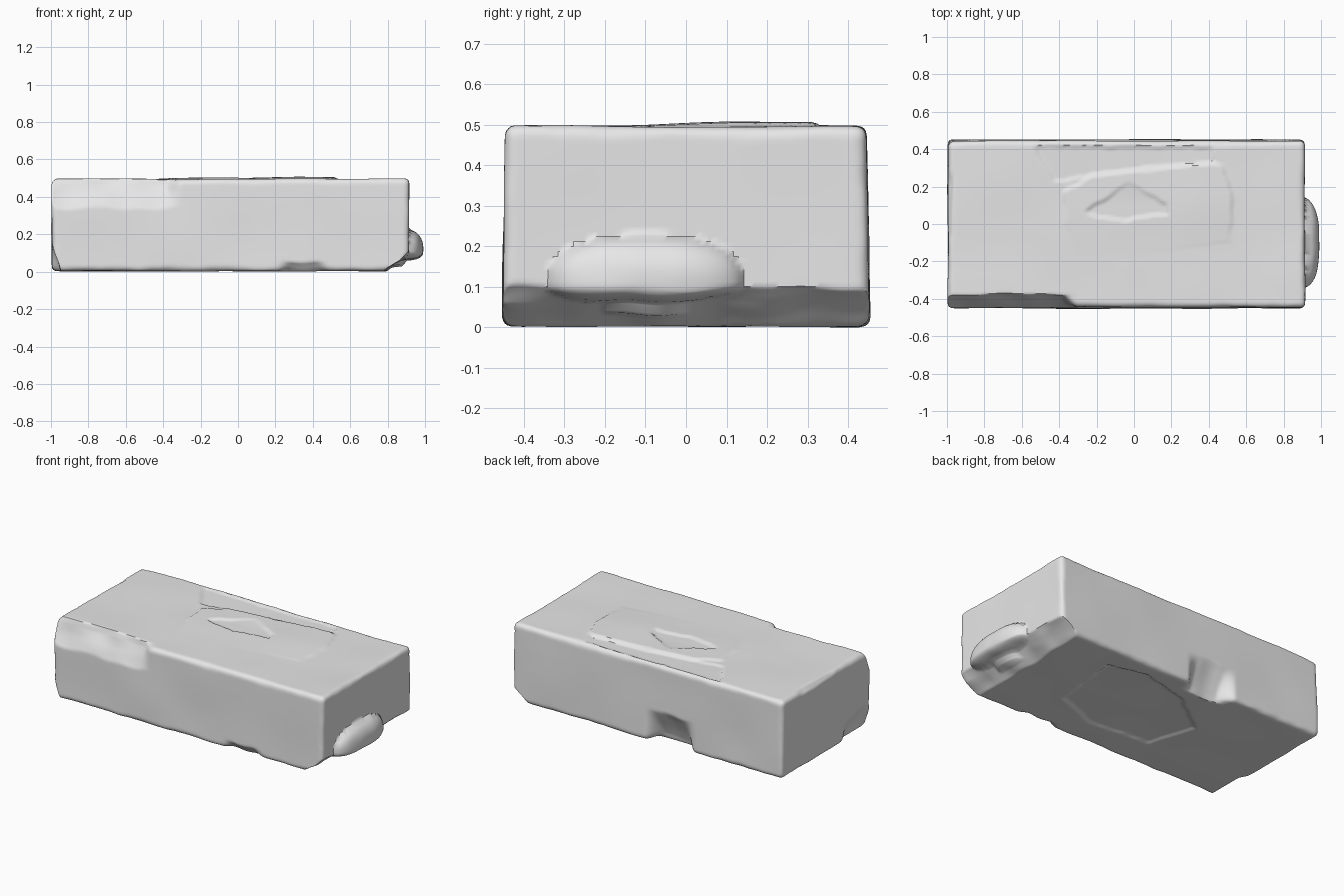
import bpy, bmesh
from math import pi
from mathutils import Vector, Matrix, noise

if "Cube" in bpy.data.objects:
    bpy.data.objects.remove(bpy.data.objects["Cube"])

LO = Vector((-0.997, -0.455, 0.005))
HI = Vector((0.915, 0.455, 0.502))
MID, SIZE = (LO + HI) / 2, HI - LO
STEP = 0.0125

# Outlines of flaked layers (x, y), counter-clockwise
RAISED = [(-0.30, -0.22), (0.52, -0.10), (0.53, 0.17), (0.48, 0.32), (0.42, 0.34),
          (0.10, 0.32), (-0.22, 0.28), (-0.38, 0.18), (-0.37, 0.0)]
LENS = [(-0.28, 0.06), (-0.05, 0.01), (0.18, 0.05), (0.18, 0.11), (-0.03, 0.23)]
SUNKEN = [(-0.43, 0.23), (0.44, 0.33), (0.42, 0.425), (-0.55, 0.43)]
HOLLOW = [(-0.31, -0.24), (0.10, -0.28), (0.40, -0.16), (0.45, 0.30),
          (0.20, 0.37), (-0.14, 0.27), (-0.41, 0.07)]

# Broken edges: point on plane, outward normal, axis of the window, window limits
CHIPS = [
    ((0, -0.375, 0.50), (0, -0.90, 0.43), 0, -1.10, -0.30),
    ((0, 0.453, 0.22), (0, 0.90, -0.40), 0, -0.38, -0.02),
    ((-0.99, 0, 0.14), (-0.95, 0, -0.30), 1, -0.60, -0.15),
    ((0.91, 0, 0.10), (0.60, 0, -0.80), 1, -0.60, 0.60),
    ((0, -0.45, 0.05), (0, -0.70, -0.70), 0, 0.20, 0.50),
    ((0, -0.435, 0.50), (0, -0.70, 0.70), 0, 0.40, 0.85),
    ((0, 0.435, 0.50), (0, 0.70, 0.70), 0, 0.00, 0.35),
    ((-0.98, 0, 0.48), (-0.70, 0, 0.70), 1, -0.10, 0.30),
]


def ramp(value, width):
    t = min(max(value / width, 0), 1)
    return t * t * (3 - 2 * t)


def inside(p, outline):
    """Distance inside a convex outline, negative outside."""
    best = 9
    for a, b in zip(outline, outline[1:] + outline[:1]):
        ex, ey = b[0] - a[0], b[1] - a[1]
        d = (ex * (p.y - a[1]) - ey * (p.x - a[0])) / (ex * ex + ey * ey) ** 0.5
        best = min(best, d)
    return best + 0.012 * noise.noise(p * 12)


def weather(p):
    start = p.copy()
    # Worn, uneven rounding of all edges
    r = 0.03 + 0.012 * noise.noise(start * 5) + 0.006 * noise.noise(start * 14)
    core = Vector([min(max(p[i], LO[i] + r), HI[i] - r) for i in range(3)])
    out = (p - core).normalized()
    p = core + out * r
    # Gentle unevenness of the faces and a slight taper
    p += out * (0.005 * noise.noise(start * 3) - 0.002)
    p.y *= 1 - 0.02 * start.z / HI.z
    # Chipped edges
    for point, normal, axis, low, high in CHIPS:
        n = Vector(normal).normalized()
        d = (p - Vector(point)).dot(n) + 0.012 * noise.noise(start * 7)
        if d > 0:
            window = ramp(p[axis] - low, 0.09) * ramp(high - p[axis], 0.09)
            p -= n * d * window
    # Flakes on the top and the hollow underneath
    if out.z > 0.9:
        p.z += 0.009 * ramp(inside(start, RAISED), 0.014) * ramp(start.y + 0.2, 0.35)
        p.z -= 0.010 * ramp(inside(start, LENS), 0.014) * ramp(0.3 - start.y, 0.2)
        p.z -= 0.008 * ramp(inside(start, SUNKEN), 0.014)
    elif out.z < -0.9:
        p.z += 0.010 * ramp(inside(start, HOLLOW), 0.02)
    # Lump of mortar low on one end
    if start.x > 0.85:
        q = abs((start.y + 0.10) / 0.24) ** 2.5 + abs((start.z - 0.115) / 0.115) ** 2.5
        grow = max(0, 1 - q) ** 0.55
        p.x += (0.998 - p.x) * grow * (0.92 + 0.08 * noise.noise(start * 9))
    return p


# Box made of six fine grids, joined and then weathered
bm = bmesh.new()
for axis in range(3):
    u, v = (axis + 1) % 3, (axis + 2) % 3
    for side in (-1, 1):
        basis = Matrix.Identity(4)
        for col, (i, s) in enumerate(((u, SIZE[u] * side), (v, SIZE[v]), (axis, side))):
            basis.col[col] = Vector((0, 0, 0, 0))
            basis.col[col][i] = s
        centre = MID.copy()
        centre[axis] += side * SIZE[axis] / 2
        basis.translation = centre
        bmesh.ops.create_grid(bm, x_segments=round(SIZE[u] / STEP),
                              y_segments=round(SIZE[v] / STEP), size=0.5, matrix=basis)
bmesh.ops.remove_doubles(bm, verts=bm.verts, dist=0.0005)
for vert in bm.verts:
    vert.co = weather(vert.co)
bmesh.ops.recalc_face_normals(bm, faces=bm.faces)
lowest = min(vert.co.z for vert in bm.verts)
bmesh.ops.translate(bm, verts=bm.verts, vec=(0, 0, -lowest))

mesh = bpy.data.meshes.new("brick")
bm.to_mesh(mesh)
bm.free()
brick = bpy.data.objects.new("brick", mesh)
bpy.context.collection.objects.link(brick)

# Plain grey
grey = bpy.data.materials.new("light grey")
grey.use_nodes = True
colour = (0.8, 0.8, 0.8, 1)
grey.diffuse_color = colour
grey.node_tree.nodes["Principled BSDF"].inputs["Base Color"].default_value = colour
mesh.materials.append(grey)

bpy.context.view_layer.objects.active = brick
brick.select_set(True)
bpy.ops.object.shade_smooth_by_angle(angle=pi / 4)
